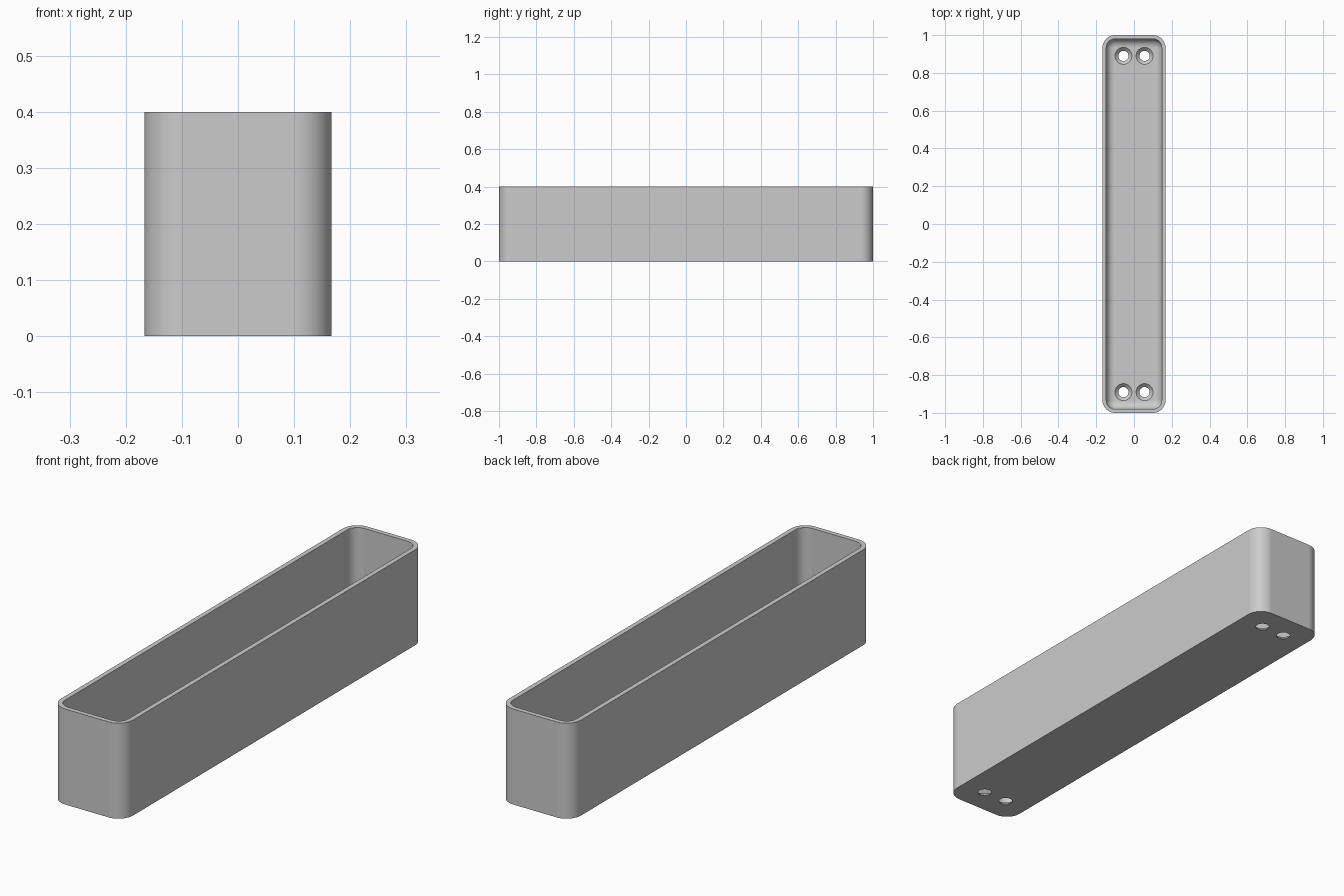
import bpy, bmesh
from math import sin, cos, pi, radians

default = bpy.data.objects.get("Cube")
if default:
    bpy.data.objects.remove(default, do_unlink=True)

HALF_X, HALF_Y, HEIGHT = 0.167, 1.0, 0.4
CORNER, WALL, FLOOR, FILLET = 0.067, 0.02, 0.02, 0.045
HOLE_X, HOLE_Y, HOLE_R, SINK_R = 0.056, 0.89, 0.027, 0.045

grey = bpy.data.materials.new("plain grey")
grey.use_nodes = True
color = (0.6, 0.6, 0.6, 1)
grey.diffuse_color = color
grey.node_tree.nodes["Principled BSDF"].inputs["Base Color"].default_value = color


def rounded_ring(bm, inset, z, steps=12):
    """Rounded rectangle of vertices, inset from the outer outline."""
    r = CORNER - inset
    cx, cy = HALF_X - CORNER, HALF_Y - CORNER
    ring = []
    for i, (sx, sy) in enumerate([(1, 1), (-1, 1), (-1, -1), (1, -1)]):
        for k in range(steps + 1):
            a = (i + k / steps) * pi / 2
            ring.append(bm.verts.new((sx * cx + r * cos(a), sy * cy + r * sin(a), z)))
    return ring


def circle(bm, x, y, r, z, sides=40):
    return [bm.verts.new((x + r * cos(2 * pi * i / sides),
                          y + r * sin(2 * pi * i / sides), z)) for i in range(sides)]


def skin(bm, rings):
    """Join consecutive rings with quads and cap both ends."""
    for a, b in zip(rings, rings[1:]):
        n = len(a)
        for i in range(n):
            j = (i + 1) % n
            bm.faces.new((a[i], a[j], b[j], b[i]))
    bm.faces.new(rings[0][::-1])
    bm.faces.new(rings[-1])


def make_object(name, bm):
    bmesh.ops.recalc_face_normals(bm, faces=bm.faces)
    mesh = bpy.data.meshes.new(name)
    bm.to_mesh(mesh)
    bm.free()
    mesh.materials.append(grey)
    obj = bpy.data.objects.new(name, mesh)
    bpy.context.collection.objects.link(obj)
    return obj


# Open tray: outer wall, rim, inner wall, rounded inner floor edge
bm = bmesh.new()
profile = [(0, 0), (0, HEIGHT), (WALL, HEIGHT)]
for k in range(9):
    a = k / 8 * pi / 2
    profile.append((WALL + FILLET * (1 - cos(a)), FLOOR + FILLET * (1 - sin(a))))
skin(bm, [rounded_ring(bm, d, z) for d, z in profile])
tray = make_object("tray", bm)

# Countersunk screw holes, two at each end
bm = bmesh.new()
sink_z = FLOOR - (SINK_R - HOLE_R)
for sx in (-1, 1):
    for sy in (-1, 1):
        skin(bm, [circle(bm, sx * HOLE_X, sy * HOLE_Y, r, z) for r, z in
                  [(HOLE_R, -0.05), (HOLE_R, sink_z),
                   (SINK_R, FLOOR), (SINK_R, FLOOR + 0.03)]])
drills = make_object("hole_cutter", bm)
drills.hide_render = True

bpy.ops.object.select_all(action='DESELECT')
tray.select_set(True)
bpy.context.view_layer.objects.active = tray
cut = tray.modifiers.new("screw holes", 'BOOLEAN')
cut.operation = 'DIFFERENCE'
cut.solver = 'EXACT'
cut.object = drills
bpy.ops.object.modifier_apply(modifier=cut.name)
bpy.data.objects.remove(drills, do_unlink=True)

# Smooth rounded corners, crisp rim and holes
bpy.ops.object.shade_smooth_by_angle(angle=radians(30))
flat = tray.modifiers.new("flat panels", 'WEIGHTED_NORMAL')
flat.keep_sharp = True
